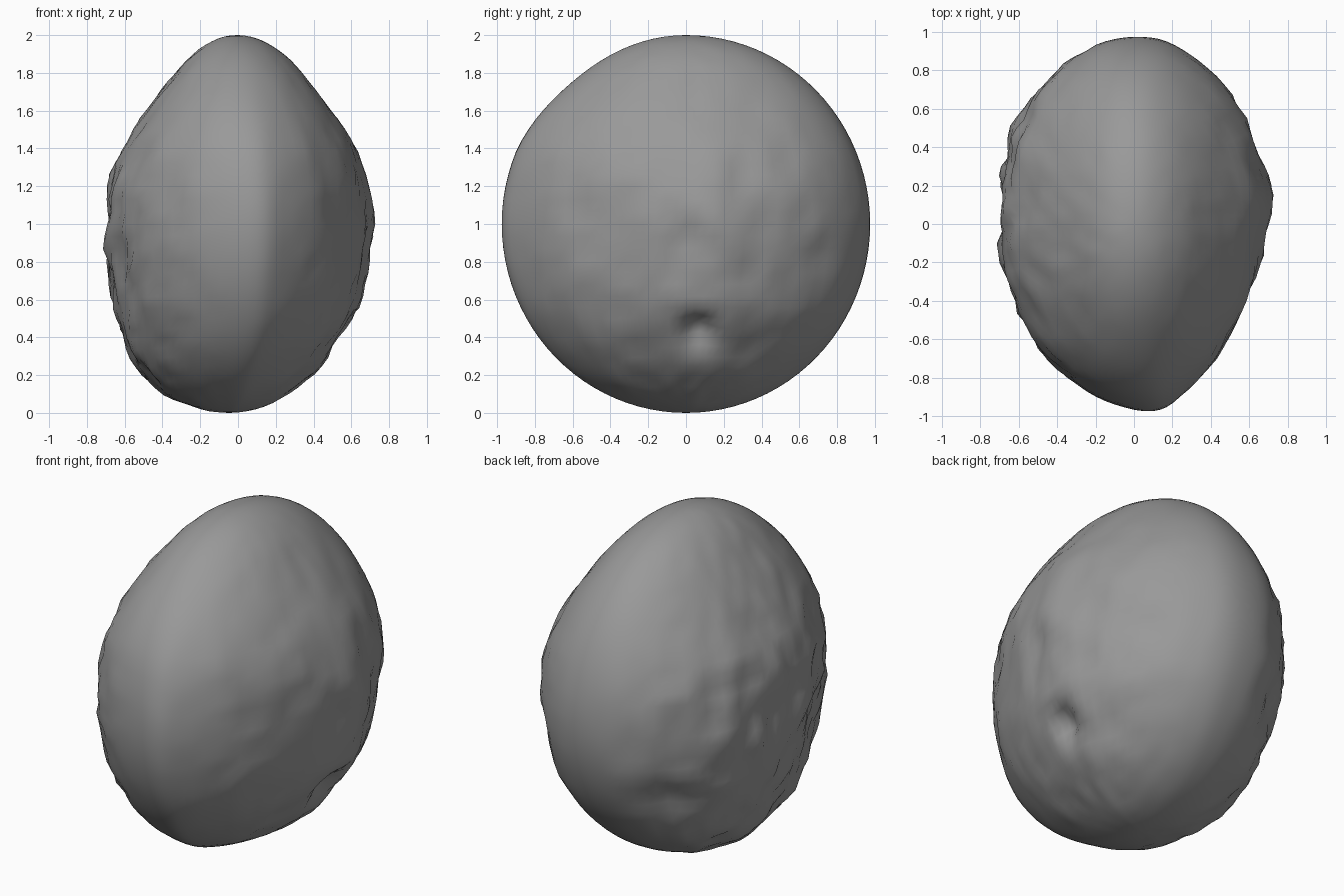
import bpy, bmesh, math
from mathutils import Vector, noise

if "Cube" in bpy.data.objects:
    bpy.data.objects.remove(bpy.data.objects["Cube"])

# Widest horizontal outline (x, y), seen from the top
OUTLINE = [(.70, 0), (.71, .2), (.635, .42), (.51, .67), (.34, .85), (.17, .95), (0, .975), (-.2, .935),
           (-.42, .79), (-.57, .6), (-.66, .4), (-.70, .2), (-.70, 0), (-.685, -.2), (-.62, -.4),
           (-.50, -.65), (-.3, -.84), (-.1, -.94), (.1, -.975), (.24, -.9), (.43, -.7),
           (.56, -.46), (.65, -.22)]

# Width relative to a sphere at each height: left, right, front
LEFT = [(0, 1.12), (.2, 1.12), (.5, 1.03), (.7, 1), (1.3, .98), (1.5, .91), (1.65, .83), (1.8, .77), (2, .76)]
RIGHT = [(0, 1), (.6, 1), (1.3, 1), (1.5, .92), (1.65, .84), (1.8, .79), (2, .76)]
FRONT = [(0, 1), (1.3, 1), (1.55, 1), (1.7, .95), (1.86, .9), (2, .92)]

# Dents: position, radius, depth
DENTS = [((.6, .07, .41), .13, .11), ((.7, 0, .92), .13, .03), ((.5, -.72, .76), .11, .03),
         ((.65, .25, 1.25), .16, .02), ((.5, .68, .8), .16, .02), ((-.4, .72, .6), .15, .04),
         ((-.7, .15, 1.0), .14, .03), ((-.55, .1, 1.45), .13, .02), ((-.6, -.35, .75), .13, .03)]


def interp(table, z):
    for (a, va), (b, vb) in zip(table, table[1:]):
        if z <= b:
            return va + (vb - va) * (z - a) / (b - a)
    return table[-1][1]


def lerp(table, z):
    # averaged lookup so the profile bends softly
    return sum(interp(table, min(2, max(0, z + d))) for d in (-.16, -.08, 0, .08, .16)) / 5


def smooth_loop(pts, n):
    out, m = [], len(pts)
    for i in range(m):
        a, b, c, d = (Vector(pts[(i + k) % m]) for k in (-1, 0, 1, 2))
        for j in range(n):
            t = j / n
            out.append(.5 * (2 * b + (c - a) * t + (2 * a - 5 * b + 4 * c - d) * t * t
                             + (3 * b - a - 3 * c + d) * t ** 3))
    return out


def surface(p, z, s):
    # Upper sections turn from the keeled outline to a plain ellipse
    k = min(1, max(0, (z - 1.1) / .7))
    a = math.atan2(p.y / .975, p.x / .71)
    p = p.lerp(Vector((.71 * math.cos(a), .975 * math.sin(a))), k)
    w = .5 + .5 * max(-1, min(1, p.x / .3))
    side = lerp(LEFT, z) * (1 - w) + lerp(RIGHT, z) * w
    y_scale = lerp(FRONT, z) if p.y < 0 else 1
    shift = -.05 * max(0, 1 - z / .5)
    v = Vector((p.x * s * side + shift, p.y * s * y_scale, z))
    # Rough flanks, strongest on the lower left, calm at both seams and poles
    flank = min(1, abs(p.x) / .6) ** 1.5 * s
    rough = (.045 if p.x < 0 else .026) * (1.0 if z < 1.25 else max(.4, 1 - (z - 1.25) * 2))
    bump = noise.noise(v * 4.5) * .6 + noise.noise(v * 10 + Vector((3, 1, 7))) * .7
    push = rough * flank * bump
    for pos, rad, depth in DENTS:
        push -= depth * math.exp(-((v - Vector(pos)).length / rad) ** 2 * 2)
    normal = Vector((v.x / .5, v.y, z - 1)).normalized()
    return v + normal * push


# Stone body: rings between two poles
bm = bmesh.new()
loop = smooth_loop(OUTLINE, 4)
RINGS = 48
rings = []
for i in range(1, RINGS):
    t = math.pi * i / RINGS
    z = 1 - math.cos(t)
    rings.append([bm.verts.new(surface(p, z, math.sin(t))) for p in loop])
bottom, top = bm.verts.new((-.05, 0, 0)), bm.verts.new((0, 0, 2))
n = len(loop)
for k in range(n):
    q = (k + 1) % n
    bm.faces.new((bottom, rings[0][q], rings[0][k]))
    bm.faces.new((top, rings[-1][k], rings[-1][q]))
    for a, b in zip(rings, rings[1:]):
        bm.faces.new((a[k], a[q], b[q], b[k]))
for f in bm.faces:
    f.smooth = True
mesh = bpy.data.meshes.new("stone_body")
bm.to_mesh(mesh)
bm.free()
obj = bpy.data.objects.new("stone_body", mesh)
bpy.context.collection.objects.link(obj)

# Dark grey stone
mat = bpy.data.materials.new("stone_grey")
mat.diffuse_color = (.32, .32, .32, 1)
mat.use_nodes = True
mat.node_tree.nodes["Principled BSDF"].inputs["Base Color"].default_value = mat.diffuse_color
mesh.materials.append(mat)
